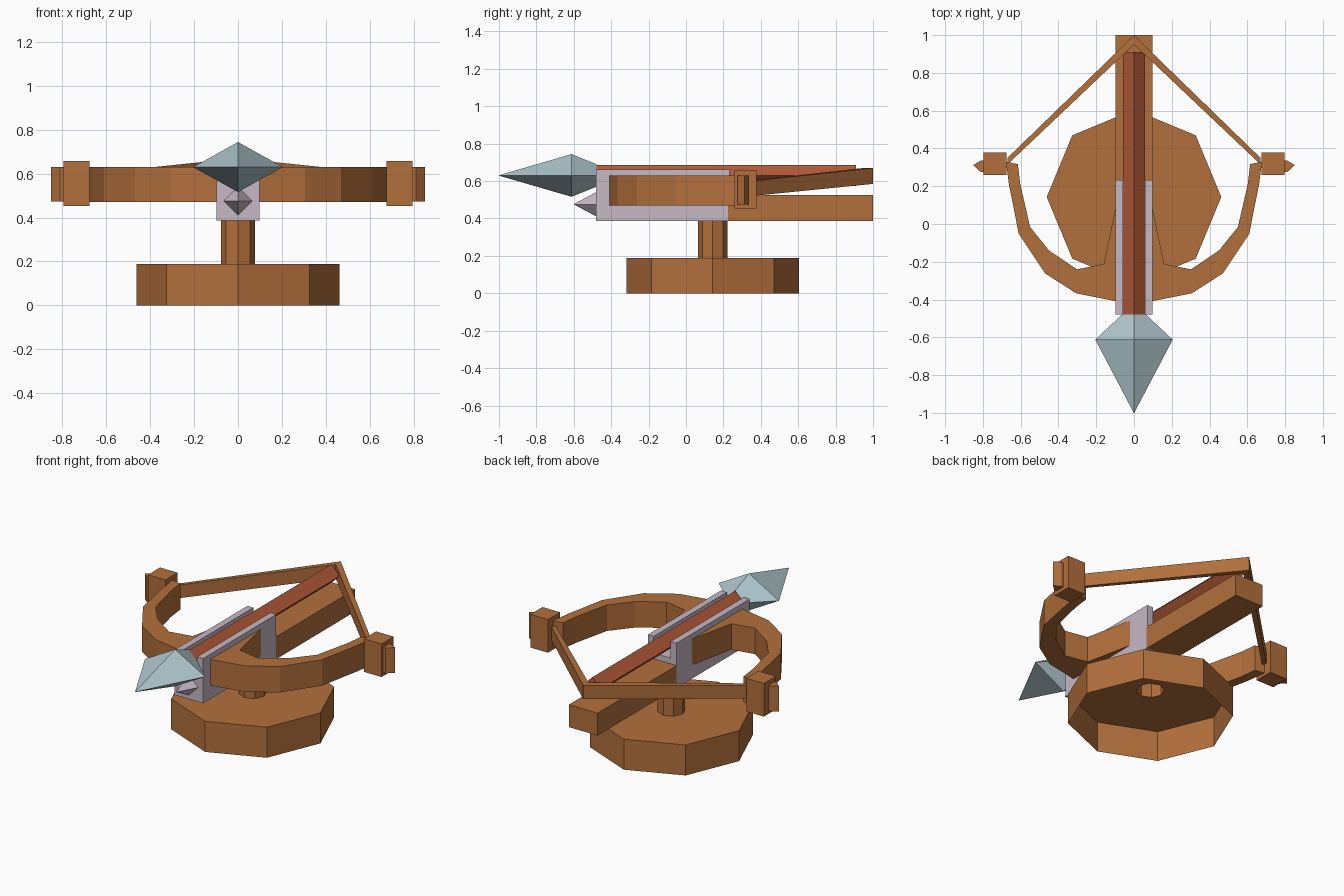
import bpy, math

if "Cube" in bpy.data.objects:
    bpy.data.objects.remove(bpy.data.objects["Cube"])

def material(name, rgb):
    m = bpy.data.materials.new(name)
    m.diffuse_color = (*rgb, 1)
    m.use_nodes = True
    m.node_tree.nodes["Principled BSDF"].inputs["Base Color"].default_value = m.diffuse_color
    return m

WOOD = material("warm wood", (0.45, 0.162, 0.045))
RED = material("red brown shaft", (0.45, 0.105, 0.04))
LILAC = material("lilac metal", (0.57, 0.48, 0.56))
STEEL = material("blue steel", (0.43, 0.57, 0.62))

def mesh(name, verts, faces, mat):
    me = bpy.data.meshes.new(name)
    me.from_pydata(verts, [], faces)
    me.materials.append(mat)
    ob = bpy.data.objects.new(name, me)
    bpy.context.collection.objects.link(ob)
    return ob

def loft(name, rings, mat, cap_start=True, cap_end=True):
    """Join equal-length rings of points with quads, optionally capped."""
    n = len(rings[0])
    verts = [p for r in rings for p in r]
    faces = [(k*n + i, k*n + (i+1) % n, (k+1)*n + (i+1) % n, (k+1)*n + i)
             for k in range(len(rings) - 1) for i in range(n)]
    if cap_start:
        faces.append(tuple(range(n))[::-1])
    if cap_end:
        faces.append(tuple(range((len(rings)-1)*n, len(rings)*n)))
    return mesh(name, verts, faces, mat)

def prism(name, outline, z0, z1, mat):
    return loft(name, [[(x, y, z) for x, y in outline] for z in (z0, z1)], mat)

def box(name, x0, x1, y0, y1, z0, z1, mat):
    return prism(name, [(x0, y0), (x1, y0), (x1, y1), (x0, y1)], z0, z1, mat)

def octagon(r, z):
    return [(r*math.cos(i*math.pi/4), 0.143 + r*math.sin(i*math.pi/4), z) for i in range(8)]

def diamond(w, h, y, z):
    return [(w, y, z), (0, y, z + h), (-w, y, z), (0, y, z - h)]

# hollow base and post: open underneath
loft("base_and_post", [octagon(0.462, 0), octagon(0.462, 0.188),
                       octagon(0.078, 0.188), octagon(0.078, 0.388)], WOOD, False, False)

# rear stock and metal channel around the bolt
box("stock", -0.098, 0.098, 0.225, 1.0, 0.387, 0.525, WOOD)
channel = [(-0.098, 0.387), (0.098, 0.387), (0.098, 0.663), (0.058, 0.663),
           (0.058, 0.56), (-0.058, 0.56), (-0.058, 0.663), (-0.098, 0.663)]
loft("channel", [[(x, y, z) for x, z in channel] for y in (0.232, -0.48)], LILAC)

# small front spike
loft("front_spike", [diamond(0.065, 0.065, -0.48, 0.476),
                     diamond(0.001, 0.001, -0.6, 0.476)], LILAC)

# bolt: diamond section shaft and faceted head
loft("bolt_shaft", [diamond(0.058, 0.057, 0.91, 0.63),
                    diamond(0.058, 0.057, -0.49, 0.63)], RED)
loft("bolt_head", [diamond(0.062, 0.06, -0.478, 0.63),
                   diamond(0.205, 0.114, -0.612, 0.63),
                   diamond(0.001, 0.001, -1.0, 0.63)], STEEL)

# bow arms, end blocks, tips and string, built on the right and mirrored
arm = [(0.09, -0.41), (0.306, -0.367), (0.47, -0.262), (0.61, -0.053),
       (0.662, 0.21), (0.678, 0.33), (0.615, 0.317), (0.602, 0.21),
       (0.55, -0.016), (0.45, -0.14), (0.302, -0.24), (0.16, -0.212), (0.09, 0.12)]
string_ends = [[(0.67, 0.35, 0.60), (0.67, 0.315, 0.60), (0.67, 0.315, 0.52), (0.67, 0.35, 0.52)],
               [(0, 1.0, 0.67), (0, 0.95, 0.67), (0, 0.95, 0.585), (0, 1.0, 0.585)]]
tip = [(0.79, 0.275), (0.812, 0.275), (0.852, 0.312), (0.812, 0.335), (0.79, 0.335)]
parts = [
    prism("bow_arms", arm, 0.47, 0.63, WOOD),
    box("end_blocks", 0.676, 0.796, 0.26, 0.378, 0.453, 0.657, WOOD),
    prism("arm_tips", tip, 0.474, 0.63, WOOD),
    loft("bow_string", string_ends, WOOD, True, False),
]
for ob in parts:
    ob.modifiers.new("mirror", 'MIRROR')

# make all normals face outward
import bmesh
for ob in bpy.data.objects:
    bm = bmesh.new()
    bm.from_mesh(ob.data)
    bmesh.ops.recalc_face_normals(bm, faces=bm.faces)
    bm.to_mesh(ob.data)
    bm.free()
